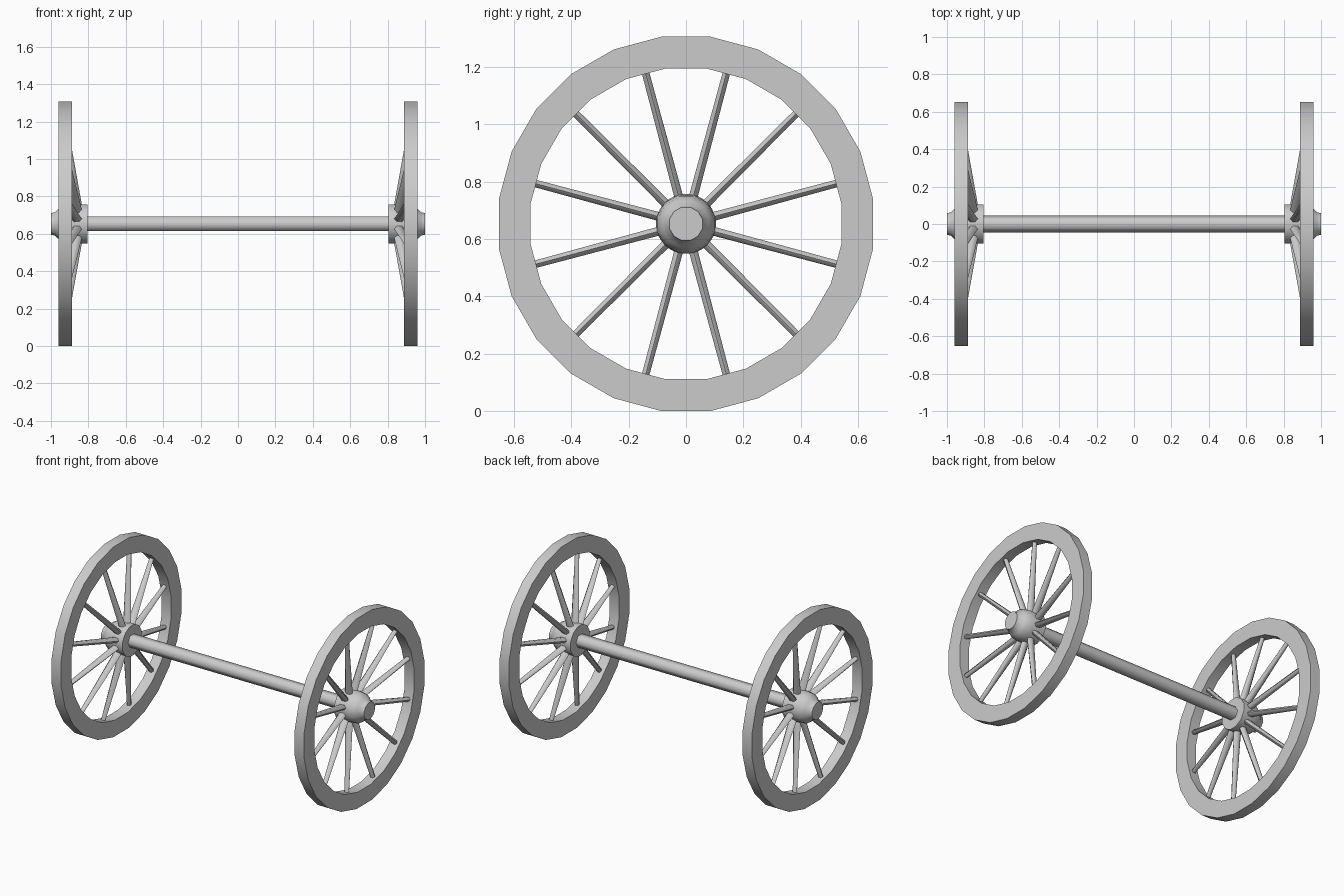
import bpy
import bmesh
import math
from mathutils import Matrix, Vector

if "Cube" in bpy.data.objects:
    bpy.data.objects.remove(bpy.data.objects["Cube"], do_unlink=True)

AXLE_Z = 0.653

grey = bpy.data.materials.new("plain grey")
grey.use_nodes = True
colour = (0.6, 0.6, 0.6, 1)
grey.diffuse_color = colour
grey.node_tree.nodes["Principled BSDF"].inputs["Base Color"].default_value = colour


def finish(name, bm, smooth_angle):
    """Turn a bmesh into a shaded object."""
    bmesh.ops.recalc_face_normals(bm, faces=bm.faces)
    mesh = bpy.data.meshes.new(name)
    bm.to_mesh(mesh)
    bm.free()
    mesh.materials.append(grey)
    obj = bpy.data.objects.new(name, mesh)
    bpy.context.collection.objects.link(obj)
    bpy.ops.object.select_all(action='DESELECT')
    obj.select_set(True)
    bpy.context.view_layer.objects.active = obj
    bpy.ops.object.shade_smooth_by_angle(angle=math.radians(smooth_angle))
    return obj


def lathe(bm, profile, sides, side, offset, closed=False):
    """Sweep (x, radius) points round the axle line."""
    rings = []
    for x, r in profile:
        ring = []
        for i in range(sides):
            a = math.tau * (i + offset) / sides
            ring.append(bm.verts.new((side * x, r * math.cos(a), AXLE_Z + r * math.sin(a))))
        rings.append(ring)
    pairs = list(zip(rings, rings[1:]))
    if closed:
        pairs.append((rings[-1], rings[0]))
    else:
        bm.faces.new(rings[0])
        bm.faces.new(rings[-1])
    for a, b in pairs:
        for i in range(sides):
            j = (i + 1) % sides
            bm.faces.new((a[i], a[j], b[j], b[i]))


def add_spoke(bm, angle, side):
    """Six-sided dished spoke, deeper at the hub than at the rim."""
    out = Vector((0, math.cos(angle), math.sin(angle)))
    across = Vector((0, -out.z, out.y))
    centre = Vector((0, 0, AXLE_Z))
    rings = []
    for radius, x, depth, width in ((0.05, 0.855, 0.03, 0.018), (0.57, 0.93, 0.015, 0.015)):
        ring = []
        for i in range(6):
            a = math.tau * i / 6
            p = centre + out * radius + across * width * math.sin(a)
            p.x = side * (x + depth * math.cos(a))
            ring.append(bm.verts.new(p))
        rings.append(ring)
    for ring in rings:
        bm.faces.new(ring)
    for i in range(6):
        j = (i + 1) % 6
        bm.faces.new((rings[0][i], rings[0][j], rings[1][j], rings[1][i]))


# Rim, hub and spokes for each wheel
rim_profile = [(0.888, 0.547), (0.888, 0.659), (0.96, 0.659), (0.96, 0.547)]
hub_profile = [(0.805, 0.108), (0.838, 0.108), (0.9, 0.104), (0.935, 0.098),
               (0.96, 0.083), (0.98, 0.064), (1.0, 0.06)]
for label, side in (("left", 1), ("right", -1)):
    bm = bmesh.new()
    lathe(bm, rim_profile, 24, side, 0.5, closed=True)
    finish(label + "_rim", bm, 35)

    bm = bmesh.new()
    lathe(bm, hub_profile, 12, side, 0.5)
    finish(label + "_hub", bm, 40)

    bm = bmesh.new()
    for k in range(12):
        add_spoke(bm, math.tau * (k + 0.5) / 12, side)
    finish(label + "_spokes", bm, 65)

# Axle
bm = bmesh.new()
lathe(bm, [(-0.82, 0.045), (0.82, 0.045)], 6, 1, 0)
finish("axle", bm, 65)
